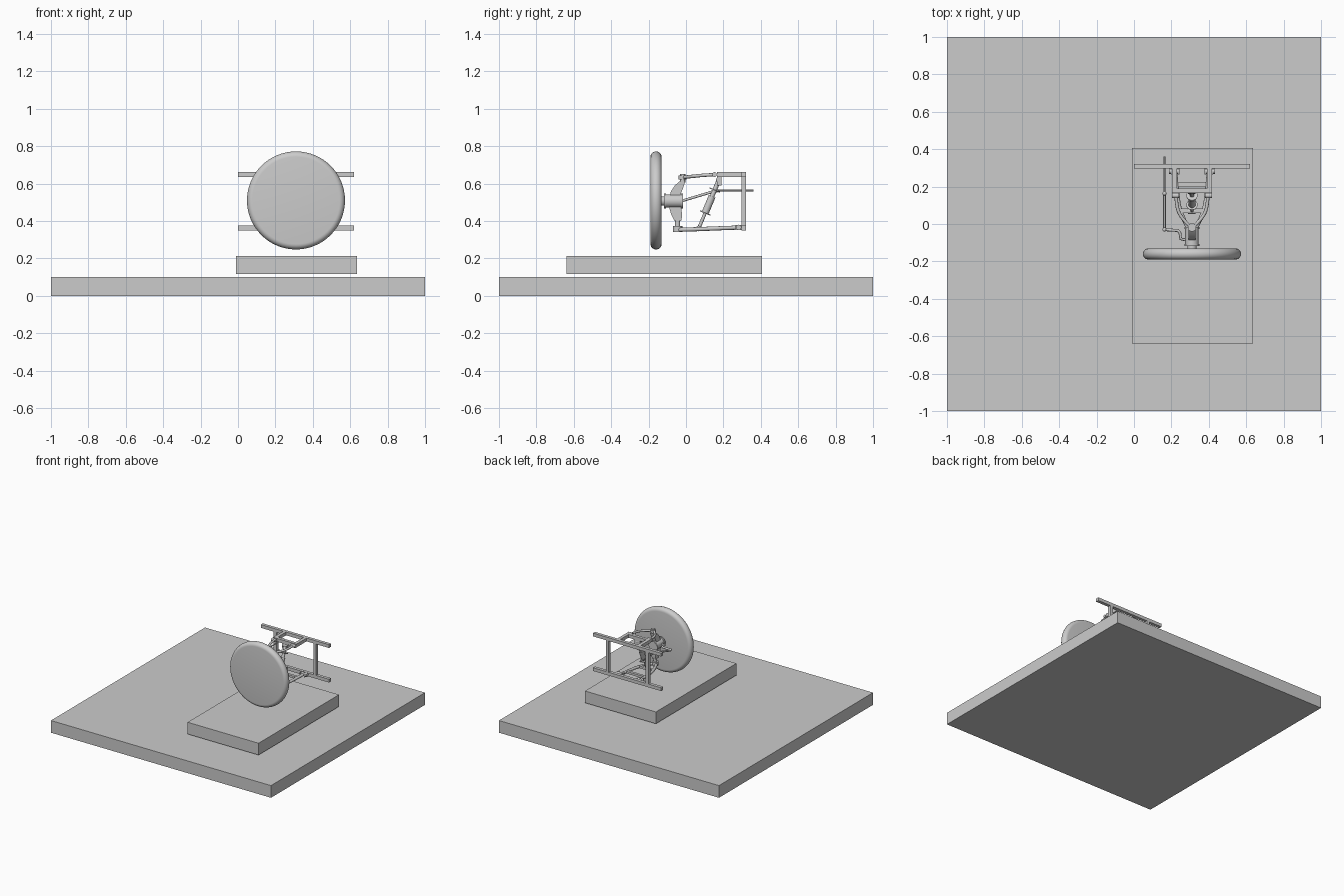
import bpy, bmesh, math
from mathutils import Vector, Matrix

if "Cube" in bpy.data.objects:
    bpy.data.objects.remove(bpy.data.objects["Cube"])

CX = 0.31  # centre line of the suspension


def finish(name, bm, smooth=True):
    bmesh.ops.recalc_face_normals(bm, faces=bm.faces)
    me = bpy.data.meshes.new(name)
    bm.to_mesh(me)
    bm.free()
    ob = bpy.data.objects.new(name, me)
    bpy.context.collection.objects.link(ob)
    if smooth:
        bpy.ops.object.select_all(action='DESELECT')
        bpy.context.view_layer.objects.active = ob
        ob.select_set(True)
        bpy.ops.object.shade_smooth_by_angle(angle=math.radians(35))
    return ob


def box(name, x0, x1, y0, y1, z0, z1):
    bm = bmesh.new()
    m = Matrix.Translation(((x0 + x1) / 2, (y0 + y1) / 2, (z0 + z1) / 2))
    bmesh.ops.create_cube(bm, size=1, matrix=m @ Matrix.Diagonal((x1 - x0, y1 - y0, z1 - z0, 1)))
    return finish(name, bm, False)


def rod(name, a, b, r, r2=None, seg=24):
    a, b = Vector(a), Vector(b)
    d = b - a
    m = Matrix.Translation((a + b) / 2) @ d.to_track_quat('Z', 'Y').to_matrix().to_4x4()
    bm = bmesh.new()
    bmesh.ops.create_cone(bm, cap_ends=True, segments=seg, radius1=r,
                          radius2=r if r2 is None else r2, depth=d.length, matrix=m)
    return finish(name, bm)


def ball(name, c, r):
    bm = bmesh.new()
    bmesh.ops.create_uvsphere(bm, u_segments=20, v_segments=12, radius=r, matrix=Matrix.Translation(c))
    return finish(name, bm)


def pipe(name, pts, r, kind='POLY'):
    cu = bpy.data.curves.new(name, 'CURVE')
    cu.dimensions = '3D'
    cu.bevel_depth, cu.bevel_resolution, cu.use_fill_caps = r, 4, True
    sp = cu.splines.new(kind)
    sp.points.add(len(pts) - 1)
    for p, co in zip(sp.points, pts):
        p.co = (*co, 1)
    if kind == 'NURBS':
        sp.order_u, sp.use_endpoint_u, sp.resolution_u = 3, True, 8
    ob = bpy.data.objects.new(name, cu)
    bpy.context.collection.objects.link(ob)
    bpy.ops.object.select_all(action='DESELECT')
    bpy.context.view_layer.objects.active = ob
    ob.select_set(True)
    bpy.ops.object.convert(target='MESH')
    bpy.ops.object.shade_smooth_by_angle(angle=math.radians(35))
    return ob


# Ground slab and raised block
box('ground_slab', -1, 1, -1, 1, 0, 0.1)
box('raised_block', -0.01, 0.635, -0.64, 0.405, 0.116, 0.213)

# Wheel: rounded disc spun about the y axis
prof = [(0, -0.19)]
for i in range(13):
    t = math.pi * i / 12
    prof.append((0.233 + 0.029 * math.sin(t), -0.16 - 0.03 * math.cos(t)))
prof.append((0, -0.13))
bm = bmesh.new()
vs = [bm.verts.new((CX + r, y, 0.51)) for r, y in prof]
es = [bm.edges.new(p) for p in zip(vs, vs[1:])]
bmesh.ops.spin(bm, geom=vs + es, cent=(CX, 0, 0.51), axis=(0, 1, 0), angle=2 * math.pi, steps=64)
bmesh.ops.remove_doubles(bm, verts=bm.verts, dist=1e-5)
finish('wheel', bm)

# Hub with collars and spindle
rod('spindle', (CX, -0.14, 0.507), (CX, -0.1, 0.507), 0.025)
rod('hub', (CX, -0.118, 0.507), (CX, -0.015, 0.507), 0.036)
for y in (-0.118, -0.028):
    rod('hub_collar', (CX, y, 0.507), (CX, y + 0.012, 0.507), 0.041)

# Curved upright, a side profile with thickness
side = [(-0.03, 0.615), (-0.06, 0.59), (-0.08, 0.56), (-0.09, 0.52), (-0.09, 0.47), (-0.077, 0.43),
        (-0.062, 0.4), (-0.026, 0.4), (-0.02, 0.43), (-0.026, 0.47), (-0.03, 0.54), (-0.014, 0.58), (-0.003, 0.615)]
bm = bmesh.new()
f = bm.faces.new([bm.verts.new((CX - 0.018, y, z)) for y, z in side])
g = bmesh.ops.extrude_face_region(bm, geom=[f])['geom']
bmesh.ops.translate(bm, verts=[v for v in g if isinstance(v, bmesh.types.BMVert)], vec=(0.036, 0, 0))
finish('upright', bm)

# Ball joints above and below the upright
rod('upper_joint', (CX, -0.018, 0.605), (CX, -0.018, 0.65), 0.014)
rod('upper_joint_eye', (CX, -0.018, 0.622), (CX, -0.018, 0.644), 0.022)
rod('lower_joint', (CX, -0.045, 0.36), (CX, -0.045, 0.405), 0.014)
rod('lower_joint_eye', (CX, -0.045, 0.342), (CX, -0.045, 0.372), 0.025)

# Chassis frame: two rails and two posts
for name, z in (('upper_rail', 0.634), ('lower_rail', 0.35)):
    box(name, 0, 0.62, 0.296, 0.322, z, z + 0.027)
for x in (0.13, 0.49):
    box('frame_post', x - 0.013, x + 0.013, 0.296, 0.322, 0.377, 0.634)

# Frame extension carrying the upper arm and the damper
box('extension_crossbar', 0.23, 0.39, 0.165, 0.19, 0.634, 0.661)
box('damper_bracket', CX - 0.025, CX + 0.025, 0.165, 0.19, 0.59, 0.634)

for s in (-1, 1):
    def X(d, s=s):
        return CX + s * d
    a, b = sorted((X(0.08), X(0.106)))
    box('extension_bar', a, b, 0.165, 0.296, 0.634, 0.661)
    # Upper arm leg with its pivot bush
    pipe('upper_arm_leg', [(X(0.085), 0.155, 0.648), (X(0.083), 0.09, 0.645),
                           (X(0.055), 0.03, 0.638), (X(0.012), -0.012, 0.634)], 0.009, 'NURBS')
    rod('upper_arm_bush', (X(0.07), 0.152, 0.648), (X(0.108), 0.152, 0.648), 0.013)
    # Lower arm leg with its pivot bush and frame bracket
    pipe('lower_arm_leg', [(X(0.09), 0.28, 0.365), (X(0.08), 0.17, 0.361),
                           (X(0.065), 0.06, 0.356), (X(0.012), -0.04, 0.353)], 0.011, 'NURBS')
    rod('lower_arm_bush', (X(0.068), 0.282, 0.366), (X(0.122), 0.282, 0.366), 0.014)
    for d in (0.07, 0.108):
        box('lower_bracket_ear', X(d) - 0.004, X(d) + 0.004, 0.264, 0.3, 0.351, 0.379)

# Lower arm cross plates
box('lower_arm_plate', 0.235, 0.385, 0.2, 0.222, 0.353, 0.371)
box('damper_cross_plate', 0.25, 0.37, 0.06, 0.082, 0.349, 0.367)

# Damper: stacked rods along a tilted axis
lo, hi = Vector((CX, 0.068, 0.36)), Vector((CX, 0.176, 0.62))
for name, t0, t1, r in (('damper_lower_rod', 0, 0.33, 0.009), ('damper_lower_seat', 0.31, 0.33, 0.03),
                        ('damper_body', 0.33, 0.66, 0.019), ('damper_neck', 0.66, 0.78, 0.012),
                        ('damper_upper_seat', 0.78, 0.8, 0.03), ('damper_upper_rod', 0.8, 1, 0.012)):
    rod(name, lo.lerp(hi, t0), lo.lerp(hi, t1), r)
for p in (lo, hi):
    rod('damper_eye', p - Vector((0.02, 0, 0)), p + Vector((0.02, 0, 0)), 0.015)

# Steering arm, tie rod and rack rod on the left
pipe('steering_arm', [(0.28, -0.085, 0.507), (0.25, -0.08, 0.508), (0.245, -0.045, 0.51),
                      (0.235, -0.035, 0.511), (0.165, -0.03, 0.512)], 0.008)
ball('tie_rod_outer_joint', (0.163, -0.03, 0.512), 0.011)
rod('tie_rod', (0.163, -0.03, 0.505), (0.163, 0.16, 0.562), 0.007)
ball('tie_rod_inner_joint', (0.163, 0.163, 0.563), 0.011)
rod('rack_rod', (0.163, 0.163, 0.563), (0.163, 0.362, 0.563), 0.005)
